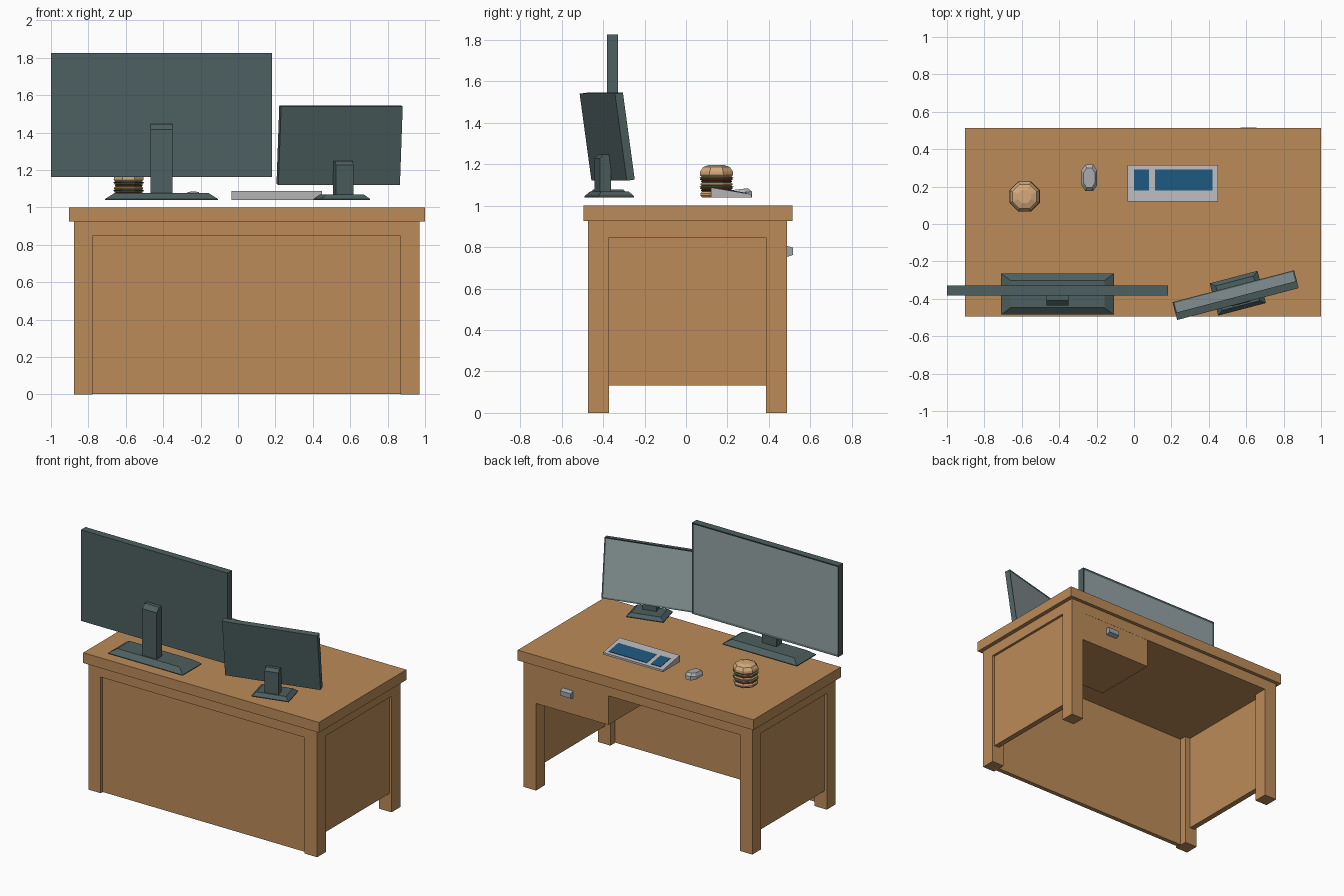
import bpy, bmesh
from math import pi, cos, sin, radians
from mathutils import Matrix, Vector

if "Cube" in bpy.data.objects:
    bpy.data.objects.remove(bpy.data.objects["Cube"])


def mat(name, rgb):
    m = bpy.data.materials.new(name)
    m.diffuse_color = (*rgb, 1)
    m.use_nodes = True
    m.node_tree.nodes["Principled BSDF"].inputs["Base Color"].default_value = m.diffuse_color
    return m


WOOD = mat("wood", (0.50, 0.26, 0.10))
DARK = mat("dark_casing", (0.075, 0.115, 0.115))
SCREEN = mat("screen", (0.30, 0.37, 0.38))
PALE = mat("pale_plastic", (0.46, 0.46, 0.47))
METAL = mat("metal", (0.33, 0.39, 0.41))
BLUE = mat("blue_keys", (0.012, 0.09, 0.19))
BUN = mat("bun", (0.66, 0.40, 0.20))
PATTY = mat("patty", (0.10, 0.045, 0.02))
GREEN = mat("lettuce", (0.12, 0.22, 0.08))
RED = mat("tomato", (0.45, 0.10, 0.05))


def finish(name, bm, *mats, matrix=None):
    bmesh.ops.recalc_face_normals(bm, faces=bm.faces)
    me = bpy.data.meshes.new(name)
    bm.to_mesh(me)
    bm.free()
    ob = bpy.data.objects.new(name, me)
    for m in mats:
        me.materials.append(m)
    if matrix:
        ob.matrix_world = matrix
    bpy.context.collection.objects.link(ob)
    return ob


def loft(name, rings, m, matrix=None):
    """Closed skin through rings of equal point count."""
    bm = bmesh.new()
    rows = [[bm.verts.new(p) for p in r] for r in rings]
    n = len(rows[0])
    for a, b in zip(rows, rows[1:]):
        for i in range(n):
            j = (i + 1) % n
            bm.faces.new((a[i], a[j], b[j], b[i]))
    bm.faces.new(rows[0][::-1])
    bm.faces.new(rows[-1])
    return finish(name, bm, m, matrix=matrix)


def rect(x0, x1, y0, y1, z):
    return [(x0, y0, z), (x1, y0, z), (x1, y1, z), (x0, y1, z)]


def box(name, x, y, z, m, matrix=None):
    return loft(name, [rect(*x, *y, z[0]), rect(*x, *y, z[1])], m, matrix)


def prism(name, profile, x0, x1, m, matrix=None):
    """Extrude a (y, z) profile along x."""
    return loft(name, [[(x, y, z) for y, z in profile] for x in (x0, x1)], m, matrix)


# Desk: top, apron and four legs
X0, X1, Y0, Y1 = -0.877, 0.97, -0.473, 0.487
box("desk_top", (-0.903, 1.0), (-0.495, 0.513), (0.925, 1.0), WOOD)
box("apron", (X0, X1), (Y0, Y1), (0.847, 0.926), WOOD)
for sx, x in (("left", X0), ("right", X1 - 0.1)):
    for sy, y in (("front", Y0), ("back", Y1 - 0.102)):
        box(f"{sy}_{sx}_leg", (x, x + 0.1), (y, y + 0.102), (0, 0.85), WOOD)

# Recessed panels
for side, x in (("left", X0 + 0.018), ("right", X1 - 0.058)):
    box(f"{side}_panel", (x, x + 0.04), (Y0 + 0.09, Y1 - 0.09), (0.132, 0.85), WOOD)
box("front_panel", (X0 + 0.09, X1 - 0.09), (Y0 + 0.018, Y0 + 0.05), (0.003, 0.85), WOOD)

# Drawer and handle
box("drawer", (0.285, X1 - 0.06), (0.0, Y1 - 0.001), (0.635, 0.85), WOOD)
prism("drawer_handle", [(0.486, 0.752), (0.517, 0.763), (0.517, 0.797), (0.486, 0.806)],
      0.57, 0.655, METAL)


# Monitors: casing with sunk screen, tapered foot, chamfered neck
def monitor(name, place, panel, size, foot, inset, neck, bezel):
    w, t, h = size
    bm = bmesh.new()
    bmesh.ops.create_cube(bm, size=1)
    bmesh.ops.scale(bm, vec=(w, t, h), verts=bm.verts)
    bm.normal_update()
    face = max(bm.faces, key=lambda f: f.normal.y)
    bmesh.ops.inset_region(bm, faces=[face], thickness=bezel)
    bmesh.ops.translate(bm, vec=(0, -0.006, 0), verts=face.verts)
    face.material_index = 1
    finish(name + "_panel", bm, DARK, SCREEN, matrix=place @ panel)
    a, b, z0, z1 = foot
    loft(name + "_foot", [rect(-a, a, -b, b, z0),
                          rect(-a, a, -b, b, z0 + 0.006),
                          rect(inset - a, a - inset, inset * 0.75 - b, b - inset * 0.75, z1)],
         DARK, place)
    nw, ny0, ny1, nz, c = neck
    prism(name + "_neck", [(ny0, z1 - 0.01), (ny1, z1 - 0.01), (ny1, nz), (ny0 + c, nz),
                           (ny0, nz - c)], -nw, nw, DARK, place)


monitor("large_monitor", Matrix.Translation((-0.409, -0.375, 0)),
        Matrix.Translation((0, 0.02, 1.495)), (1.183, 0.053, 0.664),
        (0.301, 0.11, 1.04, 1.077), 0.05, (0.058, -0.062, 0.0, 1.445, 0.029), 0.018)
monitor("small_monitor",
        Matrix.Translation((0.555, -0.37, 0)) @ Matrix.Rotation(radians(14.7), 4, 'Z'),
        Matrix.Translation((-0.014, -0.007, 1.333)) @ Matrix.Rotation(radians(8), 4, 'X'),
        (0.672, 0.04, 0.424),
        (0.132, 0.089, 1.04, 1.069), 0.028, (0.049, -0.06, -0.005, 1.248, 0.02), 0.013)

# Keyboard wedge with two key blocks
KZ = lambda y: 1.088 - (y - 0.12) * 0.17
prism("keyboard", [(0.12, 1.04), (0.315, 1.04), (0.315, KZ(0.315)), (0.12, KZ(0.12))],
      -0.034, 0.45, PALE)
for name, x0, x1 in (("number_keys", 0.0, 0.08), ("main_keys", 0.112, 0.42)):
    prism(name, [(0.18, KZ(0.18) - 0.01), (0.292, KZ(0.292) - 0.01),
                 (0.292, KZ(0.292) + 0.003), (0.18, KZ(0.18) + 0.003)], x0, x1, BLUE)


# Mouse: chamfered outline narrowing towards the top
def outline(a, b, c, z, slope=0.0):
    pts = [(a, b - c), (a * 0.5, b), (-a * 0.5, b), (-a, b - c),
           (-a, c - b), (-a * 0.5, -b), (a * 0.5, -b), (a, c - b)]
    return [(x - 0.239, y + 0.247, z + slope * y) for x, y in pts]


loft("mouse", [outline(0.041, 0.071, 0.03, 1.04), outline(0.041, 0.071, 0.03, 1.06, 0.12),
               outline(0.03, 0.052, 0.025, 1.078, 0.12)], PALE)


# Burger: stacked eight-sided layers
def layer(name, m, rings):
    loft(name, [[(-0.585 + r * cos((i + 0.5) * pi / 4), 0.147 + r * sin((i + 0.5) * pi / 4), z)
                 for i in range(8)] for r, z in rings], m)


def slab(name, m, r, z0, z1):
    layer(name, m, [(r - 0.008, z0), (r, z0 + (z1 - z0) * 0.35),
                    (r, z0 + (z1 - z0) * 0.65), (r - 0.008, z1)])


slab("bottom_bun", BUN, 0.084, 1.04, 1.069)
slab("lower_patty", PATTY, 0.08, 1.068, 1.080)
slab("lower_tomato", RED, 0.085, 1.079, 1.088)
slab("lower_lettuce", GREEN, 0.088, 1.087, 1.095)
slab("middle_bun", BUN, 0.084, 1.094, 1.112)
slab("upper_patty", PATTY, 0.08, 1.111, 1.123)
slab("upper_tomato", RED, 0.085, 1.122, 1.131)
slab("upper_lettuce", GREEN, 0.088, 1.130, 1.138)
layer("top_bun", BUN, [(0.076, 1.137), (0.086, 1.148), (0.085, 1.165),
                       (0.07, 1.186), (0.038, 1.197)])
